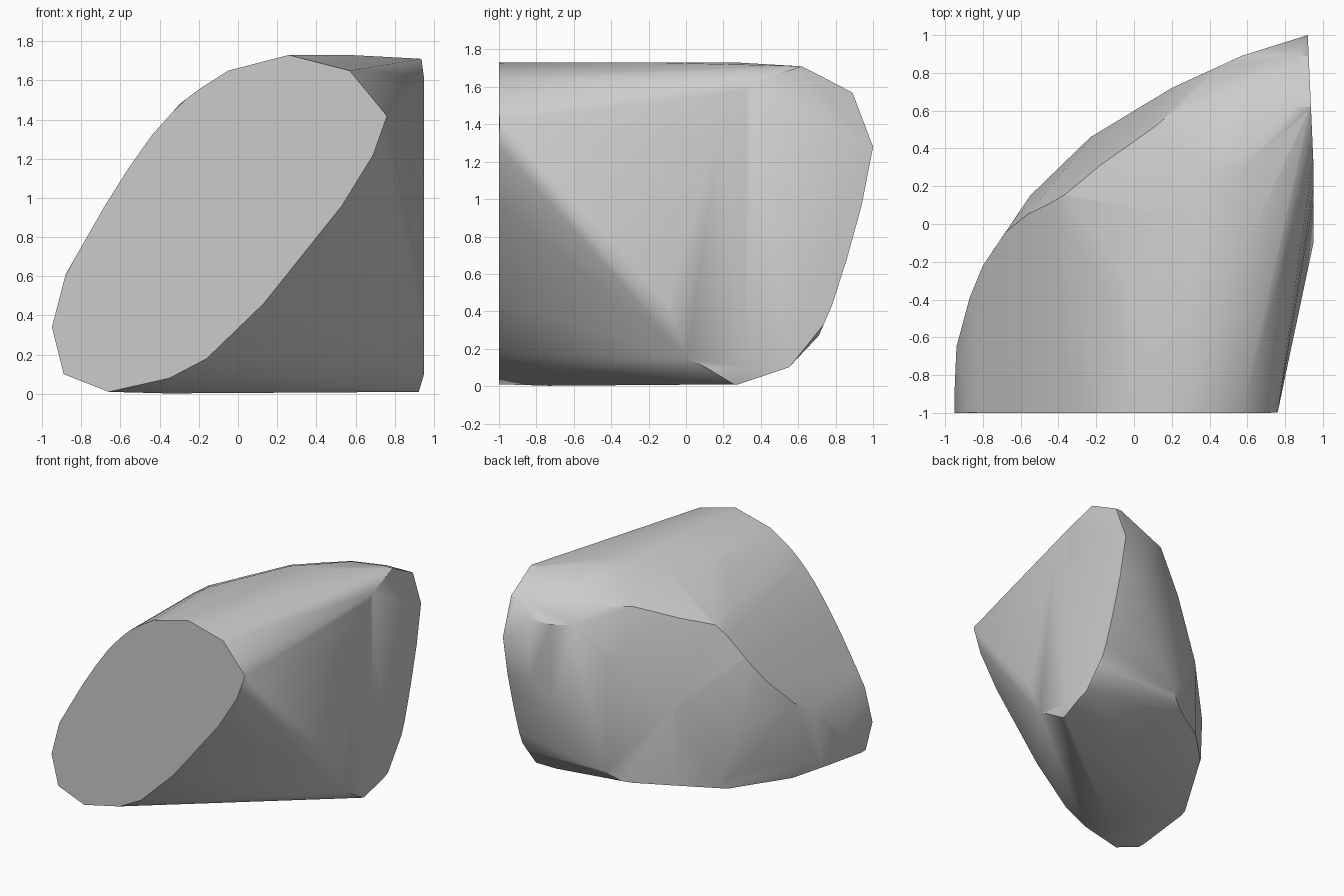
import bpy, bmesh
from math import sin, cos, radians
from mathutils import Vector

default_cube = bpy.data.objects.get("Cube")
if default_cube:
    bpy.data.objects.remove(default_cube, do_unlink=True)

CORE = Vector((0, 0, 0.87))


def convex_body(points):
    """Return a clean convex solid wrapped around the points."""
    bm = bmesh.new()
    for point in points:
        bm.verts.new(point)
    bmesh.ops.remove_doubles(bm, verts=bm.verts[:], dist=0.003)
    bmesh.ops.convex_hull(bm, input=bm.verts[:])
    loose = [v for v in bm.verts if not v.link_faces]
    bmesh.ops.delete(bm, geom=loose, context='VERTS')
    bmesh.ops.recalc_face_normals(bm, faces=bm.faces[:])
    return bm


def slice_off(bm, point, normal):
    """Remove everything in front of a plane and close the solid again."""
    if all((v.co - point).dot(normal) < 0.002 for v in bm.verts):
        return bm
    bmesh.ops.bisect_plane(bm, geom=bm.verts[:] + bm.edges[:] + bm.faces[:],
                           plane_co=point, plane_no=normal, clear_outer=True)
    points = [v.co.copy() for v in bm.verts]
    bm.free()
    return convex_body(points)


def carve(bm, profile, turn, tilt, closed=True, slack=0.0):
    """Trim the solid to a profile drawn on a turned and tilted plane."""
    turn, tilt = radians(turn), radians(tilt)
    across = Vector((cos(turn), sin(turn), 0))
    facing = Vector((sin(turn), -cos(turn), 0))
    up = Vector((0, 0, cos(tilt))) - facing * sin(tilt)
    corners = [across * u + up * v for u, v in profile]
    following = corners[1:] + corners[:1]
    pairs = list(zip(corners, following))
    if not closed:
        pairs.pop()
    for start, end in pairs:
        normal = (end - start).cross(across.cross(up)).normalized()
        if normal.dot(CORE - start) > 0:
            normal.negate()
        bm = slice_off(bm, start + normal * slack, normal)
    return bm


def round_ridges(bm, keep, depth):
    """Plane down sharp ridges of the bulge without touching the kept points."""
    planes = []
    for edge in bm.edges:
        ends = [v.co for v in edge.verts]
        on_end = any(p.y < -0.95 or p.x > 0.88 for p in ends)
        sliver = any(f.calc_area() < 0.004 for f in edge.link_faces)
        angle = edge.calc_face_angle(0)
        if on_end or sliver or not radians(18) < angle < radians(100):
            continue
        normal = sum((f.normal for f in edge.link_faces), Vector()).normalized()
        reach = max(normal.dot(Vector(p)) for p in keep)
        crest = max(normal.dot(v.co) for v in bm.verts)
        planes.append((normal * max(reach, crest - depth * sin(angle / 2)), normal))
    for point, normal in planes:
        bm = slice_off(bm, point, normal)
    return bm


# Flat end facing the front
front_left_rim = [(-.66, .01), (-.89, .1), (-.95, .34), (-.88, .61), (-.68, .96),
                  (-.56, 1.15), (-.44, 1.32), (-.27, 1.51), (-.05, 1.65), (.26, 1.73)]
front_right_rim = [(.57, 1.65), (.76, 1.42), (.69, 1.22), (.53, .96), (.31, .68),
                   (.13, .46), (-.16, .18), (-.35, .08)]
front_end = [(x, -1, z) for x, z in front_left_rim + front_right_rim]

# Flat end facing sideways, its inner rim is the outer rim turned half round
side_rim = [(.28, .01), (.55, .1), (.71, .27), (.78, .43), (.86, .68),
            (.94, .97), (1, 1.28), (.89, 1.57), (.62, 1.71)]
inner_rim = [(.9 - y, 1.72 - z) for y, z in side_rim[1:-1]]
side_end = [(.95 - .045 * max(0, y - .32), y, z) for y, z in side_rim + inner_rim]

# Outlines of the bulging body
front_outline = front_left_rim + [(.57, 1.73), (.95, 1.71), (.95, .1), (.92, 0), (-.28, 0)]
side_outline = side_rim + [(.28, 1.73), (-1, 1.73), (-1, 0)]
plan_outline = [(-.955, -1), (-.94, -.65), (-.87, -.39), (-.8, -.22), (-.55, .15),
                (-.23, .46), (.2, .72), (.57, .89), (.92, 1),
                (.95, .32), (.95, -.11), (.76, -1)]
crest_outline = [(-1.36, .2), (-1.29, .44), (-1.01, .97), (-.78, 1.1), (-.61, 1.23),
                 (-.21, 1.41), (.38, 1.56), (.82, 1.59), (1.12, 1.555), (1.27, 1.53),
                 (1.33, 1.3)]
back_outline = [(1.35, .42), (1.29, .67), (1.04, 1.255), (.8, 1.635), (.61, 1.825),
                (.36, 1.98), (.1, 1.99), (-.97, 1.67), (-1.13, 1.57), (-1.27, 1.34),
                (-1.33, 1.04), (-1.285, .69), (-1.2, .31), (-1.07, .117), (-.39, 0),
                (.3, -.044), (.77, .03), (1.31, .22)]
underside_outline = [(-.32, 2.03), (-.135, 2), (.195, 1.695), (.325, 1.33), (.455, .83),
                     (.51, .385), (.5, .09), (.38, -.31), (.255, -.445), (.04, -.583),
                     (-.135, -.583)]

# Carve the body out of a block
body = convex_body([(x, y, z) for x in (-1, 1) for y in (-1, 1) for z in (0, 2)])
body = carve(body, front_outline, 0, 0)
body = carve(body, side_outline, 90, 0)
body = carve(body, plan_outline, 0, 90)
body = carve(body, crest_outline, 35, 24, closed=False, slack=0.008)
body = carve(body, back_outline, 215, 24, slack=0.008)
body = carve(body, underside_outline, 140.1, -30, closed=False, slack=0.01)

# Stretch the inner side straight between the two flat ends
bridge = convex_body(front_end + side_end)
for face in bridge.faces:
    if face.normal.x - face.normal.y > 0.3:
        body = slice_off(body, face.verts[0].co.copy(), face.normal.copy())
bridge.free()

# Soften the bulge
for depth in (0.12, 0.06):
    body = round_ridges(body, front_end + side_end, depth)
bmesh.ops.dissolve_limit(body, angle_limit=radians(1.5),
                         verts=body.verts[:], edges=body.edges[:])

# Stone object with one plain grey
grey = bpy.data.materials.new("plain_grey")
grey.use_nodes = True
colour = (0.6, 0.6, 0.6, 1)
grey.diffuse_color = colour
for node in grey.node_tree.nodes:
    if node.type == 'BSDF_PRINCIPLED':
        node.inputs["Base Color"].default_value = colour

mesh = bpy.data.meshes.new("stone")
body.to_mesh(mesh)
body.free()
mesh.materials.append(grey)
stone = bpy.data.objects.new("stone", mesh)
bpy.context.collection.objects.link(stone)
bpy.ops.object.select_all(action='DESELECT')
stone.select_set(True)
bpy.context.view_layer.objects.active = stone
bpy.ops.object.shade_smooth_by_angle(angle=radians(35))
